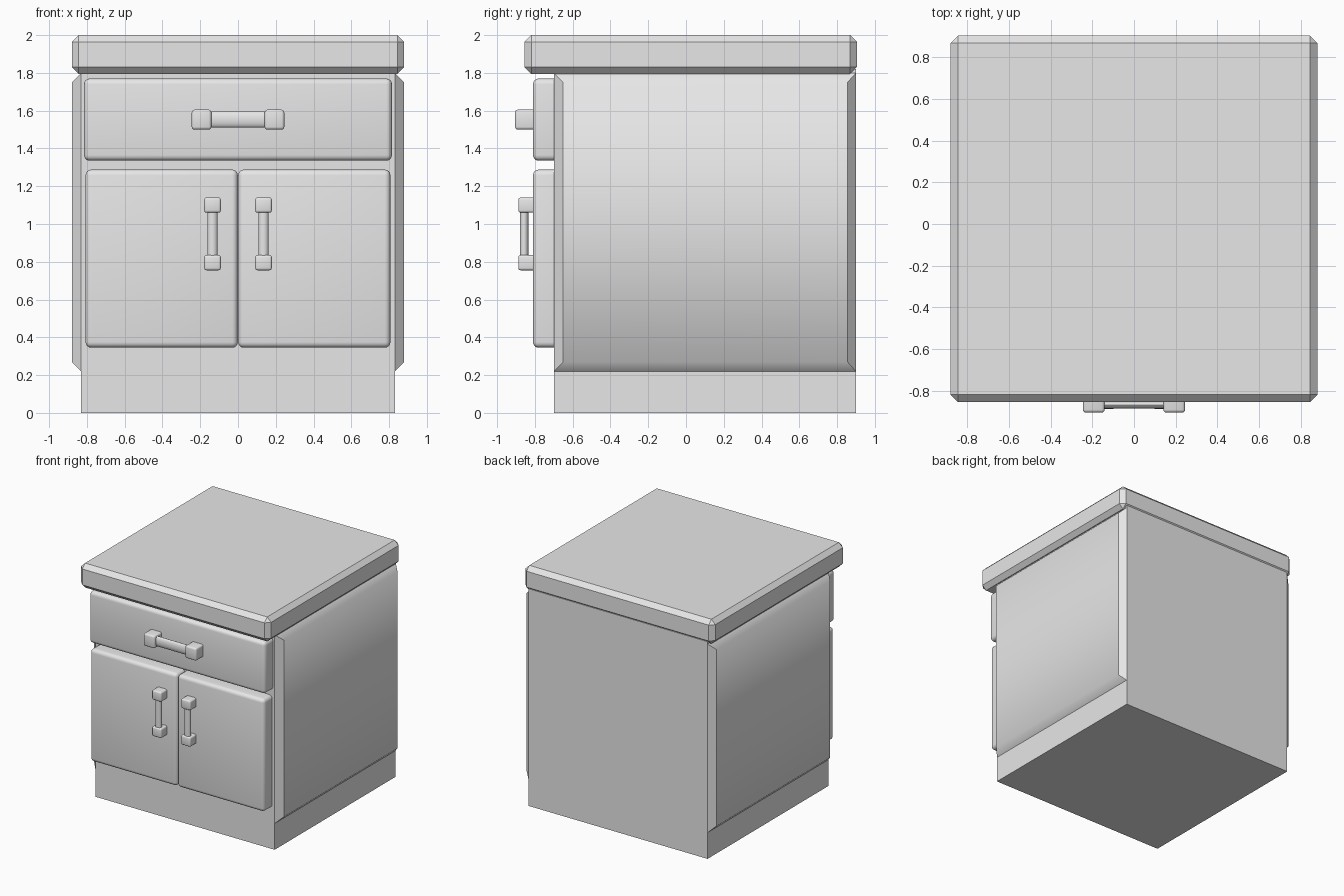
import bpy
import bmesh
from math import radians
from mathutils import Vector

if "Cube" in bpy.data.objects:
    bpy.data.objects.remove(bpy.data.objects["Cube"], do_unlink=True)

grey = bpy.data.materials.new("plain_grey")
grey.use_nodes = True
grey.diffuse_color = (0.8, 0.8, 0.8, 1)
grey.node_tree.nodes["Principled BSDF"].inputs["Base Color"].default_value = (0.8, 0.8, 0.8, 1)


def finish(name, bm, angle=50):
    bmesh.ops.recalc_face_normals(bm, faces=bm.faces)
    mesh = bpy.data.meshes.new(name)
    bm.to_mesh(mesh)
    bm.free()
    mesh.materials.append(grey)
    obj = bpy.data.objects.new(name, mesh)
    bpy.context.collection.objects.link(obj)
    bpy.ops.object.select_all(action='DESELECT')
    bpy.context.view_layer.objects.active = obj
    obj.select_set(True)
    if angle:
        bpy.ops.object.shade_smooth_by_angle(angle=radians(angle))
    return obj


def box(name, lo, hi, bevel=0, segments=1, flat_back=False, angle=50):
    """Box between two corners; flat_back leaves the rear rim unbevelled."""
    lo, hi = Vector(lo), Vector(hi)
    bm = bmesh.new()
    bmesh.ops.create_cube(bm, size=1)
    for v in bm.verts:
        v.co = Vector((v.co[i] * (hi - lo)[i] + (hi + lo)[i] / 2 for i in range(3)))
    if bevel:
        edges = [e for e in bm.edges
                 if not flat_back or any(v.co.y < hi.y - 0.001 for v in e.verts)]
        bmesh.ops.bevel(bm, geom=edges, offset=bevel, segments=segments,
                        profile=0.5, affect='EDGES')
    return finish(name, bm, angle)


def bar(name, center, size, axis):
    """Oval rod running along x or z."""
    bm = bmesh.new()
    bmesh.ops.create_cone(bm, cap_ends=True, segments=16, radius1=0.5, radius2=0.5, depth=1)
    for v in bm.verts:
        if axis == 'X':
            v.co = Vector((v.co.z, v.co.y, -v.co.x))
        v.co = Vector((v.co[i] * size[i] + center[i] for i in range(3)))
    return finish(name, bm)


def side_panel(name, side):
    """Raised panel whose outer face is inset by a sloping rim."""
    bm = bmesh.new()
    rings = []
    for x, y0, y1, z0, z1 in ((0.83, -0.70, 0.90, 0.22, 1.80),
                              (0.88, -0.65, 0.855, 0.27, 1.75)):
        rings.append([bm.verts.new((side * x, y, z))
                      for y, z in ((y0, z0), (y1, z0), (y1, z1), (y0, z1))])
    base, outer = rings
    bm.faces.new(base)
    bm.faces.new(outer)
    for i in range(4):
        j = (i + 1) % 4
        bm.faces.new((base[i], base[j], outer[j], outer[i]))
    obj = finish(name, bm)
    # crisp upright edges, soft top and bottom
    for e in obj.data.edges:
        a, b = (obj.data.vertices[i].co for i in e.vertices)
        if abs(a.z - b.z) > 1:
            e.use_edge_sharp = True


# Carcass and worktop
box("cabinet_body", (-0.83, -0.70, 0), (0.83, 0.90, 1.82), angle=0)
box("worktop", (-0.88, -0.855, 1.795), (0.88, 0.905, 2.0), bevel=0.036, angle=30)

# Drawer front with its horizontal handle
box("drawer_front", (-0.815, -0.81, 1.335), (0.815, -0.70, 1.77), 0.03, 4, True)
bar("drawer_handle_bar", (0, -0.868, 1.553), (0.30, 0.036, 0.085), 'X')

for side, label in ((1, "left"), (-1, "right")):
    side_panel(label + "_side_panel", side)
    x = 0.193 * side
    box(label + "_drawer_handle_mount", (x - 0.052, -0.905, 1.50),
        (x + 0.052, -0.80, 1.605), 0.014, 3, True)

    # Door with its upright handle
    xs = sorted((0.001 * side, 0.807 * side))
    box(label + "_door", (xs[0], -0.81, 0.345), (xs[1], -0.70, 1.288), 0.03, 4, True)
    x = 0.135 * side
    bar(label + "_door_handle_bar", (x, -0.857, 0.948), (0.054, 0.044, 0.25), 'Z')
    for z, end in ((0.795, "lower"), (1.10, "upper")):
        box(f"{label}_door_handle_{end}_mount", (x - 0.044, -0.888, z - 0.04),
            (x + 0.044, -0.80, z + 0.04), 0.012, 3, True)
